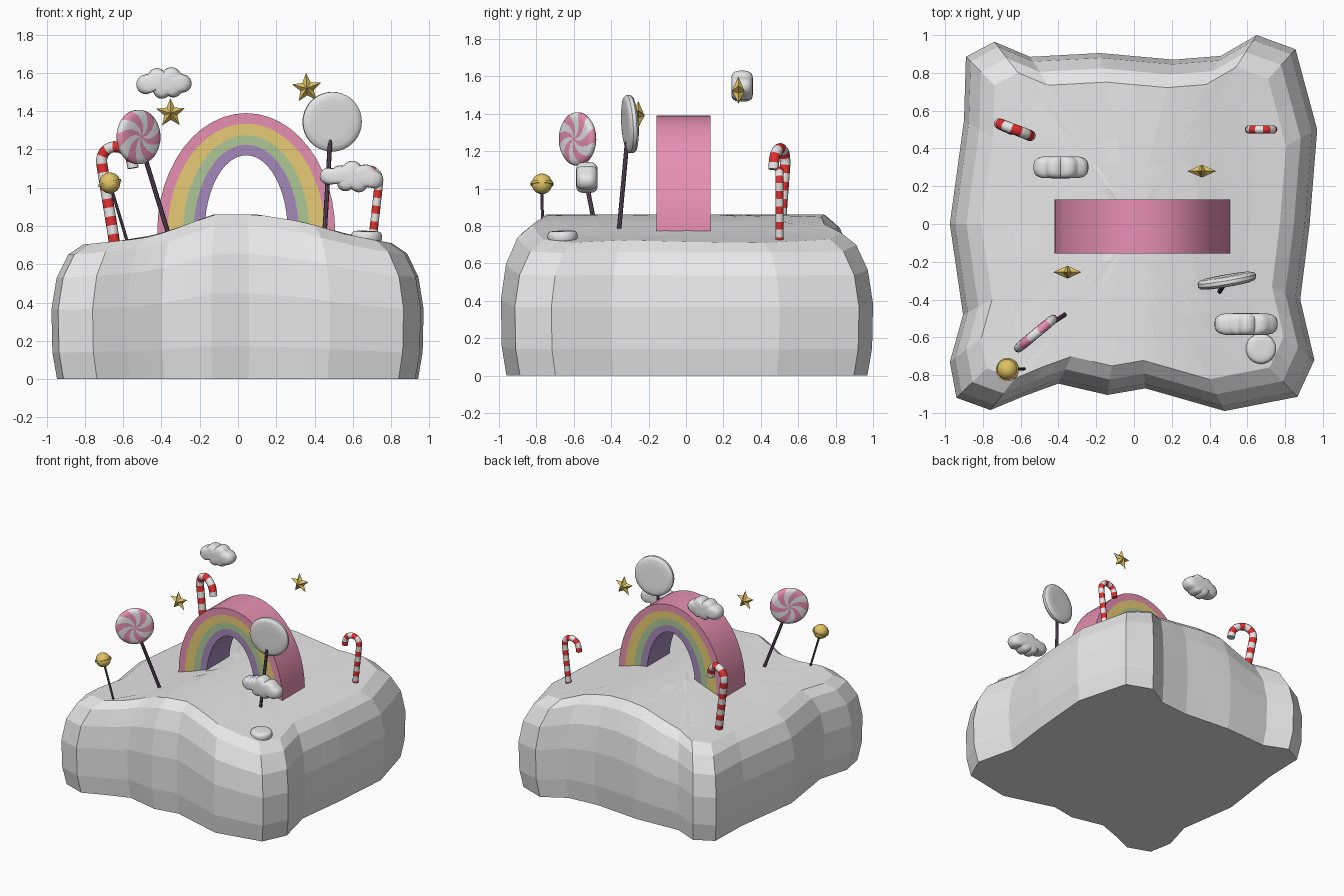
import bpy, math
from mathutils import Vector, Matrix

if "Cube" in bpy.data.objects:
    bpy.data.objects.remove(bpy.data.objects["Cube"])

def material(name, rgb):
    m = bpy.data.materials.new(name)
    m.diffuse_color = (*rgb, 1)
    m.use_nodes = True
    m.node_tree.nodes["Principled BSDF"].inputs["Base Color"].default_value = m.diffuse_color
    return m

WHITE = material("white", (0.8, 0.8, 0.8))
PINK = material("pink", (0.8, 0.28, 0.44))
YELLOW = material("yellow", (0.82, 0.62, 0.18))
GREEN = material("green", (0.42, 0.57, 0.31))
PURPLE = material("purple", (0.37, 0.25, 0.48))
RED = material("red", (0.75, 0.03, 0.03))
GOLD = material("gold", (0.75, 0.55, 0.13))
STICK = material("dark_plum", (0.13, 0.085, 0.13))

def build(name, verts, faces, mats, index=None, smooth=None):
    me = bpy.data.meshes.new(name)
    me.from_pydata([tuple(v) for v in verts], [], faces)
    for m in mats:
        me.materials.append(m)
    if index:
        for p, i in zip(me.polygons, index):
            p.material_index = i
    ob = bpy.data.objects.new(name, me)
    bpy.context.collection.objects.link(ob)
    bpy.ops.object.select_all(action='DESELECT')
    ob.select_set(True)
    bpy.context.view_layer.objects.active = ob
    bpy.ops.object.mode_set(mode='EDIT')
    bpy.ops.mesh.select_all(action='SELECT')
    bpy.ops.mesh.normals_make_consistent(inside=False)
    bpy.ops.object.mode_set(mode='OBJECT')
    if smooth:
        bpy.ops.object.shade_smooth_by_angle(angle=math.radians(smooth))
    return ob

def loft(name, rings, mats, rule=None, smooth=None):
    """Skin equal-length rings and cap both ends; rule(ring, segment) gives the material."""
    n = len(rings[0])
    verts = [v for r in rings for v in r]
    faces, index = [], []
    for i in range(len(rings) - 1):
        for j in range(n):
            k = (j + 1) % n
            faces.append((i*n + j, i*n + k, (i+1)*n + k, (i+1)*n + j))
            index.append(rule(i, j) if rule else 0)
    for i in (0, len(rings) - 1):
        faces.append(tuple(range(i*n, i*n + n)))
        index.append(rule(max(0, min(i, len(rings) - 2)), 0) if rule else 0)
    return build(name, verts, faces, mats, index, smooth)

def tube(name, path, radius, mats, rule=None, sides=10):
    path = [Vector(p) for p in path]
    rings = []
    for i, p in enumerate(path):
        t = (path[min(i+1, len(path)-1)] - path[max(i-1, 0)]).normalized()
        u = t.cross(Vector((0, 1, 0))).normalized()
        v = t.cross(u)
        rings.append([p + radius*(math.cos(a)*u + math.sin(a)*v)
                      for a in (2*math.pi*s/sides for s in range(sides))])
    return loft(name, rings, mats, rule, 40)

def place(ob, location, normal=(0, -1, 0)):
    """Turn local z to the normal, keeping local y upward."""
    z = Vector(normal).normalized()
    x = Vector((0, 0, 1)).cross(z).normalized()
    m = Matrix((x, z.cross(x), z)).transposed().to_4x4()
    ob.matrix_world = Matrix.Translation(location) @ m

# Ground mound: wavy outline, bulging sides, raised ridge down the middle
outline = [(-.94, -.92), (-.76, -.985), (-.58, -.91), (-.40, -.845), (-.14, -.905), (.06, -.87),
           (.27, -.93), (.48, -.99), (.865, -.915), (.955, -.72), (.88, -.4), (.93, 0), (.97, .5),
           (.855, .925), (.65, 1.0), (.46, .89), (.21, .87), (-.18, .905), (-.55, .885),
           (-.74, .965), (-.89, .885), (-.9, .55), (-.975, 0), (-.905, -.48), (-.975, -.73)]
dense = []
for a, b in zip(outline, outline[1:] + outline[:1]):
    dense += [a, ((a[0] + b[0])/2, (a[1] + b[1])/2)]

def height(x):
    pts = [(-2, .68), (-.84, .70), (-.5, .735), (-.37, .77), (-.13, .86), (.1, .86),
           (.35, .82), (.55, .76), (.8, .71), (2, .66)]
    for (x0, h0), (x1, h1) in zip(pts, pts[1:]):
        if x <= x1:
            return h0 + (h1 - h0)*(x - x0)/(x1 - x0)

profile = [(.97, 0), (.995, .2), (1, .52), (.972, .76), (.91, .93), (.83, 1),
           (.66, 1), (.5, 1), (.35, 1), (.2, 1), (.08, 1)]
loft("ground_mound", [[(x*s, y*s, f*height(x*s)) for x, y in dense] for s, f in profile], [WHITE])

# Rainbow arch: four nested bands
steps = 24
edges = [(.465, .62), (.41, .565), (.33, .505), (.275, .455), (.217, .40)]
names = ["pink", "yellow", "green", "purple"]
for b, mat in enumerate((PINK, YELLOW, GREEN, PURPLE)):
    rings = []
    for i in range(steps + 1):
        a = math.pi*i/steps
        p = [(.043 - rx*math.cos(a), .77 + rz*math.sin(a)) for rx, rz in edges[b:b+2]]
        rings.append([(p[0][0], -.157, p[0][1]), (p[1][0], -.157, p[1][1]),
                      (p[1][0], .13, p[1][1]), (p[0][0], .13, p[0][1])])
    for end in (0, -1):   # feet sink into the ground
        foot = [(x, y, .745) for x, y, z in rings[end]]
        rings.insert(0, foot) if end == 0 else rings.append(foot)
    loft("rainbow_" + names[b] + "_band", rings, [mat], None, 25)

# Lollipop discs
def disc(name, radius, half, location, normal, mats, swirl=False, segs=36):
    prof = [(.06, -1), (.3, -1), (.55, -1), (.8, -.95), (.94, -.75), (1, -.35),
            (1, .35), (.94, .75), (.8, .95), (.55, 1), (.3, 1), (.06, 1)]
    rings = []
    for s, h in prof:
        turn = .9*s if swirl else 0
        rings.append([(radius*s*math.cos(2*math.pi*j/segs + turn),
                       radius*s*math.sin(2*math.pi*j/segs + turn), half*h) for j in range(segs)])
    ob = loft(name, rings, mats, (lambda i, j: (j // 3) % 2) if swirl else None, 40)
    place(ob, location, normal)

disc("swirl_lollipop", .142, .026, (-.52, -.58, 1.265), (.64, -.77, 0), [PINK, WHITE], True)
disc("white_lollipop", .156, .027, (.492, -.30, 1.345), (.17, -.98, -.06), [WHITE])
disc("round_candy", .08, .032, (.672, -.66, .742), (.03, -.03, 1), [WHITE])
tube("swirl_lollipop_stick", [(-.49, -.56, 1.17), (-.358, -.475, .74)], .012, [STICK], sides=8)
tube("white_lollipop_stick", [(.482, -.315, 1.25), (.452, -.36, .76)], .012, [STICK], sides=8)

# Ball lollipop with a raised middle band
ball = [(.055*math.cos(a), .055*math.sin(a)) for a in (math.radians(d) for d in range(-84, 85, 12))]
ball[7:8] = [(.054, -.007), (.061, -.007), (.061, .007), (.054, .007)]
ob = loft("ball_lollipop", [[(r*math.cos(j*math.pi/10), r*math.sin(j*math.pi/10), z)
                            for j in range(20)] for r, z in ball], [GOLD], None, 40)
ob.location = (-.67, -.77, 1.025)
ob.rotation_euler = (0, -.25, 0)
tube("ball_lollipop_stick", [(-.66, -.77, .99), (-.573, -.766, .70)], .008, [STICK], sides=8)

# Candy canes: leaning stem, hooked top, striped by length
def cane(name, base, top, hook, radius, stem_steps):
    base, top, hook = Vector(base), Vector(top), Vector(hook)
    path = [base.lerp(top, i/stem_steps) for i in range(stem_steps)]
    up = (top - base).normalized()
    for i in range(13):
        a = math.pi*i/12
        path.append(top + hook*(1 - math.cos(a)) + up*hook.length*math.sin(a))
    path += [path[-1] - up*.035]
    tube(name, path, radius, [RED, WHITE], lambda i, j: (i // 2) % 2)

cane("left_candy_cane", (-.645, .50, .71), (-.712, .53, 1.125), (.079, -.03, .006), .029, 18)
cane("right_candy_cane", (.70, .50, .70), (.737, .50, 1.03), (-.062, 0, .004), .022, 16)

# Clouds: outline is the outer edge of overlapping circles, with rounded rims
def cloud(name, location, circles, half, segs=56):
    edge = []
    for j in range(segs):
        d = Vector((math.cos(2*math.pi*j/segs), math.sin(2*math.pi*j/segs)))
        best = 0.03
        for cx, cy, r in circles:
            m = d.x*cx + d.y*cy
            q = m*m - (cx*cx + cy*cy - r*r)
            if q > 0:
                best = max(best, m + math.sqrt(q))
        edge.append(d*best)
    prof = [(.3, -1), (.68, -.97), (.85, -.84), (.96, -.6), (1, -.25),
            (1, .25), (.96, .6), (.85, .84), (.68, .97), (.3, 1)]
    ob = loft(name, [[(e.x*s, e.y*s, half*h) for e in edge] for s, h in prof], [WHITE], None, 50)
    place(ob, location)

cloud("back_cloud", (-.388, .30, 1.545),
      [(-.092, -.005, .052), (-.035, .03, .05), (.04, .033, .052), (.098, 0, .048),
       (.05, -.028, .045), (-.01, -.035, .045)], .058)
cloud("front_cloud", (.592, -.53, 1.057),
      [(-.12, .003, .045), (-.06, .015, .045), (.005, .032, .052), (.075, .005, .06),
       (.12, -.015, .048), (.04, -.035, .046), (-.03, -.03, .045)], .058)

# Stars: five points rising to a peak on both sides
def star(name, location, radius, tilt):
    verts = [(0, 0, .034), (0, 0, -.034)]
    for j in range(10):
        a = math.pi/2 + tilt + j*math.pi/5
        r = radius*(1 if j % 2 == 0 else .46)
        verts.append((r*math.cos(a), r*math.sin(a), 0))
    faces = [(c, 2 + j, 2 + (j + 1) % 10) for c in (0, 1) for j in range(10)]
    place(build(name, verts, faces, [GOLD]), location)

star("front_star", (-.352, -.255, 1.39), .078, .02)
star("back_star", (.36, .28, 1.52), .08, .06)
